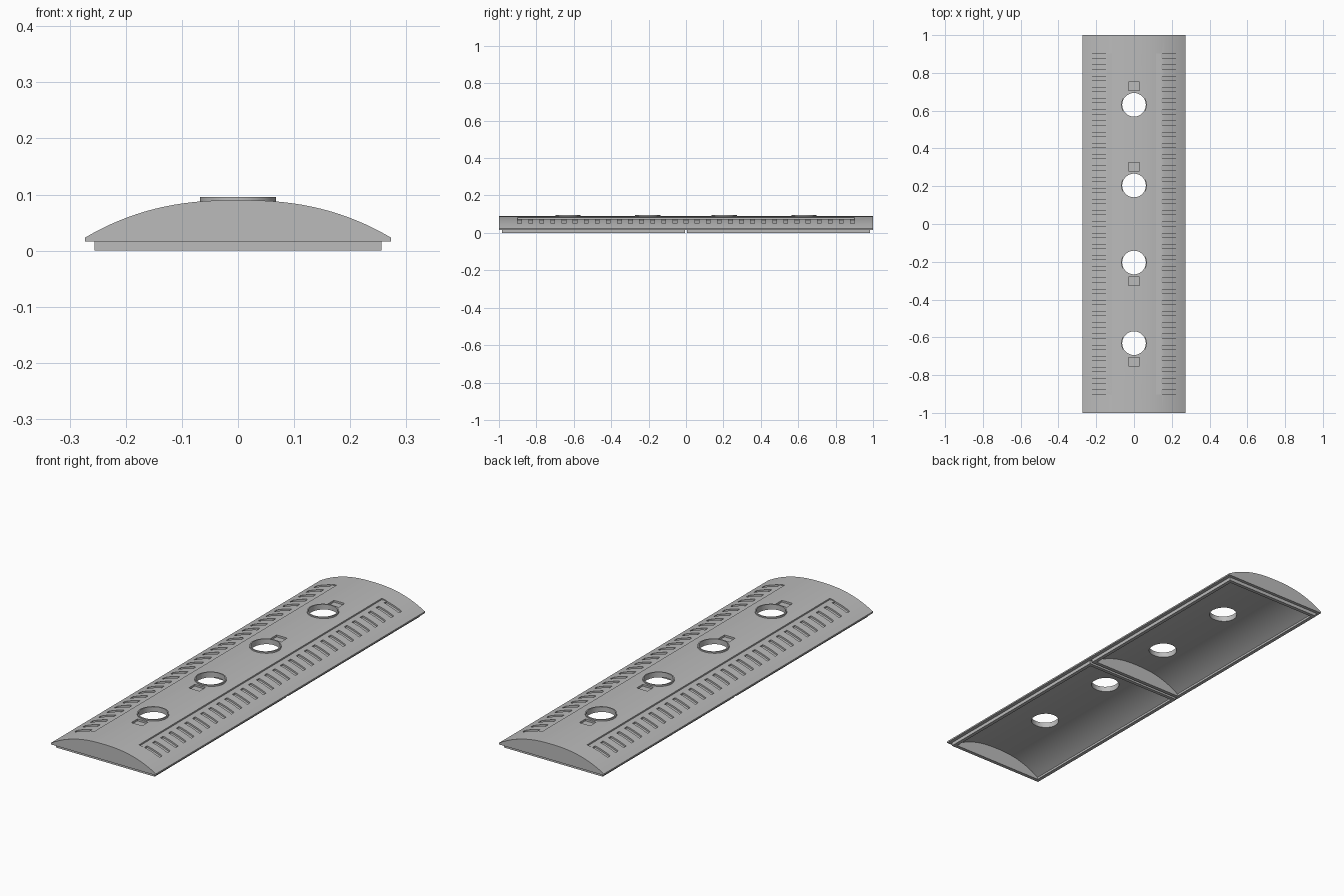
import bpy, bmesh, math
from mathutils import Matrix

if "Cube" in bpy.data.objects:
    bpy.data.objects.remove(bpy.data.objects["Cube"], do_unlink=True)

HALF_W, HALF_L = 0.273, 1.0
EDGE_Z, CROWN_Z, FLANGE_Z = 0.023, 0.09, 0.016
HOLES = [(s * y, s) for y in (0.204, 0.631) for s in (-1, 1)]

grey = bpy.data.materials.new("satin grey")
grey.use_nodes = True
colour = (0.5, 0.5, 0.5, 1)
grey.diffuse_color = colour
grey.node_tree.nodes["Principled BSDF"].inputs["Base Color"].default_value = colour


def arch(x, half, low, high):
    """Height of a flattened arch at x."""
    return low + (high - low) * (1 - min(1, abs(x) / half) ** 2.4)


def surface(x):
    return arch(x, HALF_W, EDGE_Z, CROWN_Z)


def span(a, b, n):
    return [a + (b - a) * i / n for i in range(n + 1)]


def prism(bm, points, y0, y1):
    """Extrude an x-z outline from y0 to y1."""
    face = bm.faces.new([bm.verts.new((x, y0, z)) for x, z in points])
    moved = bmesh.ops.extrude_face_region(bm, geom=[face])["geom"]
    for v in moved:
        if isinstance(v, bmesh.types.BMVert):
            v.co.y = y1


def block(bm, x0, x1, y0, y1, z0, z1):
    prism(bm, [(x0, z0), (x1, z0), (x1, z1), (x0, z1)], y0, y1)


def cylinder(bm, radius, y, z0, z1):
    bmesh.ops.create_cone(bm, cap_ends=True, segments=48, radius1=radius, radius2=radius,
                          depth=z1 - z0, matrix=Matrix.Translation((0, y, (z0 + z1) / 2)))


def make(name, bm):
    bmesh.ops.recalc_face_normals(bm, faces=bm.faces)
    mesh = bpy.data.meshes.new(name)
    bm.to_mesh(mesh)
    bm.free()
    obj = bpy.data.objects.new(name, mesh)
    bpy.context.collection.objects.link(obj)
    return obj


def combine(target, name, bm, operation):
    """Apply a boolean with a temporary tool solid."""
    tool = make(name, bm)
    tool.hide_render = True
    mod = target.modifiers.new(name, 'BOOLEAN')
    mod.operation = operation
    mod.solver = 'EXACT'
    mod.object = tool
    bpy.context.view_layer.objects.active = target
    bpy.ops.object.modifier_apply(modifier=mod.name)
    bpy.data.objects.remove(tool, do_unlink=True)


# Arched cover
bm = bmesh.new()
outline = [(x, surface(x)) for x in span(HALF_W, -HALF_W, 48)]
prism(bm, [(-HALF_W, FLANGE_Z), (HALF_W, FLANGE_Z)] + outline, -HALF_L, HALF_L)
cover = make("arched_cover", bm)

# Two locating lips below the flange
bm = bmesh.new()
for s in (-1, 1):
    block(bm, -0.256, 0.256, s * 0.006, s * 0.985, 0, 0.0205)
combine(cover, "lips", bm, 'UNION')

# Raised hole rims
bm = bmesh.new()
for y, s in HOLES:
    cylinder(bm, 0.068, y, 0.08, 0.096)
combine(cover, "rims", bm, 'UNION')

# Two hollow chambers underneath
bm = bmesh.new()
inner = [(x, arch(x, 0.239, 0.01, 0.072)) for x in span(0.239, -0.239, 40)]
for s in (-1, 1):
    prism(bm, [(-0.239, -0.02), (0.239, -0.02)] + inner, s * 0.023, s * 0.968)
combine(cover, "chambers", bm, 'DIFFERENCE')

# Round through holes
bm = bmesh.new()
for y, s in HOLES:
    cylinder(bm, 0.0625, y, 0.03, 0.15)
combine(cover, "holes", bm, 'DIFFERENCE')

# Small square pockets beside the holes
bm = bmesh.new()
for y, s in HOLES:
    block(bm, -0.028, 0.028, y + s * 0.077, y + s * 0.122, 0.081, 0.13)
combine(cover, "pockets", bm, 'DIFFERENCE')

# Long stepped ledges on both flanks
bm = bmesh.new()
for s in (-1, 1):
    block(bm, s * 0.117, s * 0.17, -0.902, 0.902, 0.0745, 0.13)
combine(cover, "ledges", bm, 'DIFFERENCE')

# Comb of short grooves running down from each ledge
bm = bmesh.new()
steps = span(0.143, 0.222, 8)
for s in (-1, 1):
    groove = [(s * x, surface(x) - 0.008) for x in steps]
    groove += [(s * x, surface(x) + 0.02) for x in reversed(steps)]
    for y in span(-0.89, 0.89, 30):
        prism(bm, groove, y - 0.01, y + 0.01)
combine(cover, "grooves", bm, 'DIFFERENCE')

# Finish
cover.data.materials.clear()
cover.data.materials.append(grey)
for poly in cover.data.polygons:
    poly.material_index = 0
bpy.ops.object.select_all(action='DESELECT')
cover.select_set(True)
bpy.context.view_layer.objects.active = cover
bpy.ops.object.shade_smooth_by_angle(angle=math.radians(20))
